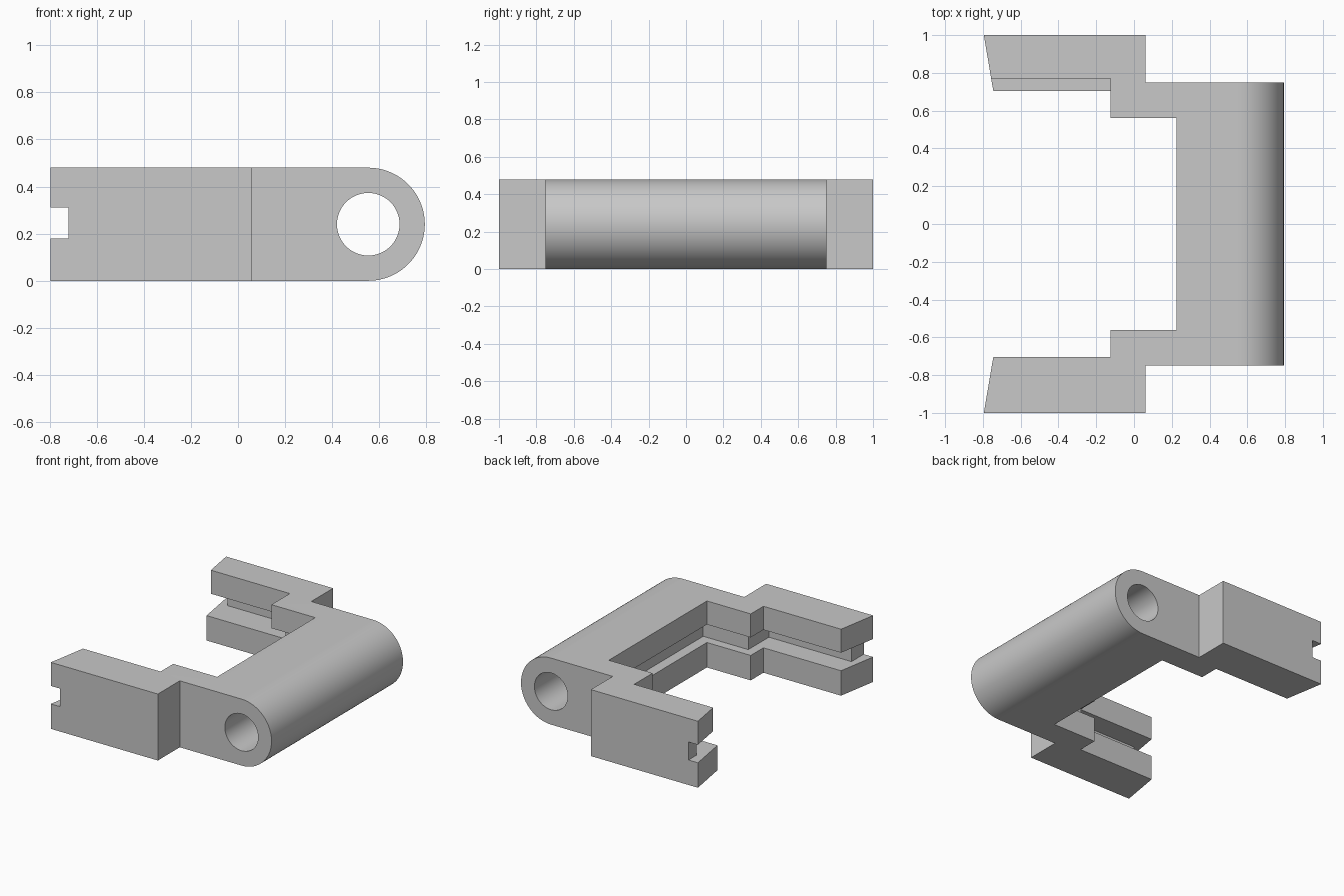
import bpy
import bmesh
import math
from mathutils import Vector

cube = bpy.data.objects.get("Cube")
if cube:
    bpy.data.objects.remove(cube, do_unlink=True)

H = 0.48                # overall height
R = H / 2               # radius of the rounded bar edge
AXIS_X = 0.553          # bore axis
SLOT_LOW, SLOT_HIGH = 0.18, 0.31

grey = bpy.data.materials.new("plain grey")
grey.use_nodes = True
colour = (0.58, 0.58, 0.58, 1)
grey.diffuse_color = colour
grey.node_tree.nodes["Principled BSDF"].inputs["Base Color"].default_value = colour


def prism(name, points, offset):
    """Extrude a closed outline along the offset vector."""
    bm = bmesh.new()
    face = bm.faces.new([bm.verts.new(p) for p in points])
    result = bmesh.ops.extrude_face_region(bm, geom=[face])
    moved = [v for v in result["geom"] if isinstance(v, bmesh.types.BMVert)]
    bmesh.ops.translate(bm, verts=moved, vec=Vector(offset))
    bmesh.ops.recalc_face_normals(bm, faces=bm.faces)
    mesh = bpy.data.meshes.new(name)
    bm.to_mesh(mesh)
    bm.free()
    obj = bpy.data.objects.new(name, mesh)
    bpy.context.collection.objects.link(obj)
    mesh.materials.append(grey)
    return obj


def plan(name, outline, low, high):
    """Prism standing on a plan outline."""
    return prism(name, [(x, y, low) for x, y in outline], (0, 0, high - low))


def side(name, outline, half_width=1.2):
    """Prism running along y from a side outline."""
    return prism(name, [(x, -half_width, z) for x, z in outline],
                 (0, 2 * half_width, 0))


def arc(radius, start, end, steps):
    return [(AXIS_X + radius * math.cos(a), R + radius * math.sin(a))
            for a in (start + (end - start) * i / steps for i in range(steps + 1))]


def combine(target, tool, operation):
    """Apply a boolean and remove the helper."""
    tool.hide_render = True
    mod = target.modifiers.new("shape", 'BOOLEAN')
    mod.operation = operation
    mod.solver = 'EXACT'
    mod.object = tool
    graph = bpy.context.evaluated_depsgraph_get()
    graph.update()
    mesh = bpy.data.meshes.new_from_object(target.evaluated_get(graph))
    target.modifiers.clear()
    target.data = mesh
    bpy.data.objects.remove(tool, do_unlink=True)


# Stepped fork seen from above: one half, mirrored for the other arm
half = [(0.8, 0.75), (0.06, 0.75), (0.06, 1.0), (-0.795, 1.0),
        (-0.745, 0.705), (-0.125, 0.705), (-0.125, 0.56), (0.225, 0.56)]
fork = plan("fork_bracket", half + [(x, -y) for x, y in reversed(half)], 0, H)

# Rounded outer edge of the cross bar
envelope = side("edge_envelope", [(-1, 0)] + arc(R, -math.pi / 2, math.pi / 2, 48) + [(-1, H)])
combine(fork, envelope, 'INTERSECT')

# Bore along the cross bar
bore = side("bore_cutter", arc(0.133, 0, 2 * math.pi, 48)[:-1])
combine(fork, bore, 'DIFFERENCE')


# Slot around the inside of the fork and through the arm tips
def slot_side(sign, floor):
    return [(x, sign * y) for x, y in
            [(-1, 1.1), (-0.72, 1.1), (-0.72, floor), (-0.06, floor),
             (-0.06, 0.625), (0.3, 0.625)]]


slot = plan("slot_cutter", slot_side(-1, 0.86) + slot_side(1, 0.91)[::-1],
            SLOT_LOW, SLOT_HIGH)
combine(fork, slot, 'DIFFERENCE')

# Narrower upper lip on the back arm
lip = plan("lip_cutter", [(-1, 0.6), (-0.125, 0.6), (-0.125, 0.77), (-1, 0.77)],
           0.25, 0.6)
combine(fork, lip, 'DIFFERENCE')

# Smooth the curved faces only
bpy.ops.object.select_all(action='DESELECT')
fork.select_set(True)
bpy.context.view_layer.objects.active = fork
bpy.ops.object.shade_smooth_by_angle(angle=math.radians(30))
